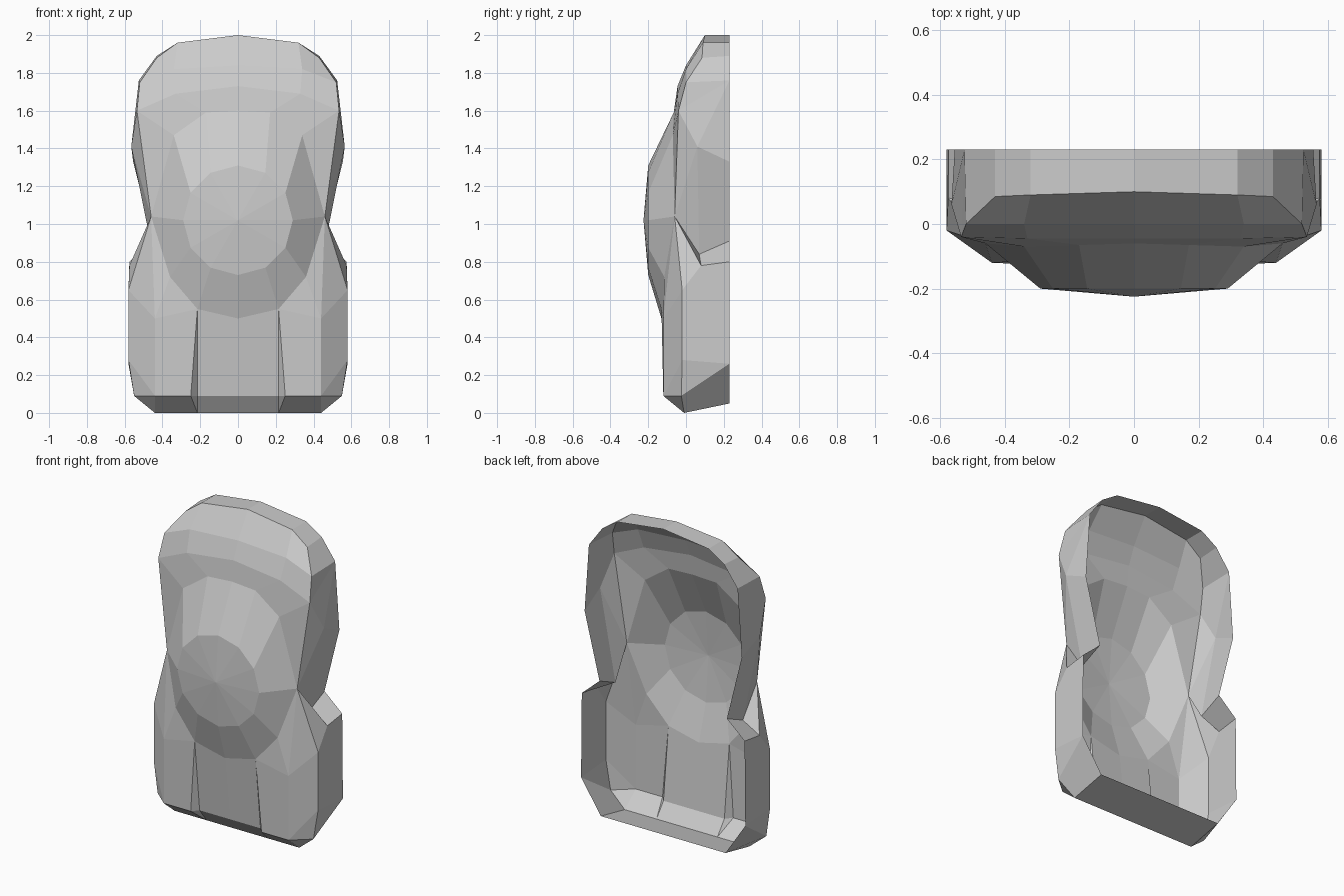
import bpy
import bmesh
from math import sin, cos, radians
from mathutils import Vector

cube = bpy.data.objects.get("Cube")
if cube:
    bpy.data.objects.remove(cube, do_unlink=True)

grey = bpy.data.materials.new("plain_grey")
grey.use_nodes = True
grey.diffuse_color = (0.6, 0.6, 0.6, 1)
shader = next(n for n in grey.node_tree.nodes if n.type == "BSDF_PRINCIPLED")
shader.inputs["Base Color"].default_value = grey.diffuse_color
shader.inputs["Roughness"].default_value = 0.8

BACK = 0.23  # plane of the open back


def strip(upper, lower):
    """Faces between two rows of points; repeated points make triangles."""
    return [(upper[i], upper[i + 1], lower[i + 1], lower[i])
            for i in range(len(upper) - 1)]


def shell(name, faces, core):
    """Mirrored half shell whose faces all point away from its core."""
    bm = bmesh.new()
    verts = {}
    for corners in faces:
        ring = []
        for p in corners:
            if p not in verts:
                verts[p] = bm.verts.new(p)
            if verts[p] not in ring:
                ring.append(verts[p])
        if len(ring) < 3:
            continue
        face = bm.faces.new(ring)
        face.normal_update()
        if face.normal.dot(face.calc_center_median() - Vector(core)) < 0:
            face.normal_flip()
    mesh = bpy.data.meshes.new(name)
    bm.to_mesh(mesh)
    bm.free()
    mesh.materials.append(grey)
    obj = bpy.data.objects.new(name, mesh)
    bpy.context.collection.objects.link(obj)
    mirror = obj.modifiers.new("mirror", "MIRROR")
    mirror.use_clip = True
    mirror.merge_threshold = 0.001
    return obj


# Shared points where head and body meet
neck = (0.46, -0.06, 1.04)
jaw = (0.36, -0.115, 0.72)
leg_top = (0.215, -0.13, 0.55)
chest = (0, -0.13, 0.5)
crease = (0.45, 0.07, 0.84)
crease_back = (0.45, BACK, 0.91)

# Muzzle: a round dome of two rings about the nose tip
nose = (0, -0.225, 1.02)
dome = [(round(0.29 * cos(radians(a)), 4), -0.2, 1.02 + 0.29 * sin(radians(a)))
        for a in range(90, -91, -30)]
cheek = [(0, -0.06, 1.6), (0.17, -0.065, 1.59), (0.34, -0.07, 1.47),
         neck, jaw, leg_top, chest]
head = strip([nose] * len(dome), dome) + strip(dome, cheek)

# Forehead and the rim around the face
temple = (0.535, -0.04, 1.6)
brow = [(0, -0.045, 1.73), (0.33, -0.045, 1.69), temple, neck]
crown_corner = (0.43, 0.085, 1.88)
side_corner = (0.52, 0, 1.75)
crown = [(0, 0, 1.84), (0.34, 0, 1.82), side_corner, temple]
rim = [(0, 0.1, 2), (0.32, 0.09, 1.96), crown_corner, side_corner]
head += strip(brow, cheek[:4])
head += strip(crown, brow[:3] + [temple])
head += strip(rim, crown[:2] + [side_corner, side_corner])

# Head sides running to the open back
rim_back = [(0, BACK, 2), (0.32, BACK, 1.96), (0.43, BACK, 1.89),
            (0.525, BACK, 1.76)]
ear = (0.565, 0.06, 1.41)
ear_back = (0.555, BACK, 1.33)
head += strip(rim, rim_back)
head += strip([side_corner, temple, ear, ear_back], [rim_back[3]] * 4)
head += [(temple, neck, ear), (neck, crease, ear),
         (ear, crease, crease_back, ear_back)]
shell("head", head, (0, 0.3, 1.35))

# Shoulders and body sides
shoulder = (0.575, 0.08, 0.78)
shoulder_back = (0.575, BACK, 0.8)
arm = (0.58, -0.02, 0.65)
hip = (0.58, -0.02, 0.28)
hip_back = (0.58, BACK, 0.26)
foot_side = (0.55, -0.025, 0.09)
body = [(neck, crease, shoulder),
        (crease, crease_back, shoulder_back, shoulder),
        (neck, shoulder, arm),
        (shoulder, shoulder_back, hip_back, hip, arm),
        (hip, hip_back, foot_side)]

# Front legs, with a narrow step down to the belly between them
leg_edge = (0.44, -0.12, 0.5)
foot_edge = (0.44, -0.12, 0.09)
foot_inner = (0.25, -0.12, 0.09)
belly_edge = (0.215, -0.08, 0.09)
belly = (0, -0.08, 0.09)
body += [(neck, arm, leg_edge), (neck, leg_edge, jaw),
         (jaw, leg_edge, leg_top), (arm, hip, foot_edge, leg_edge),
         (hip, foot_side, foot_edge),
         (leg_top, leg_edge, foot_edge, foot_inner),
         (leg_top, foot_inner, belly_edge),
         (chest, leg_top, belly_edge, belly)]

# Bevelled base and floor
sole = [(0, -0.01, 0), (0.215, -0.01, 0), (0.44, -0.01, 0)]
sole_back = [(x, BACK, 0.05) for x, y, z in sole]
body += strip([belly, belly_edge], sole[:2])
body += strip([foot_inner, foot_edge], sole[1:])
body += [(belly_edge, foot_inner, sole[1]),
         (foot_edge, foot_side, sole[2]),
         (foot_side, hip_back, sole_back[2], sole[2])]
body += strip(sole, sole_back)
shell("body", body, (0, 0.3, 0.45))
